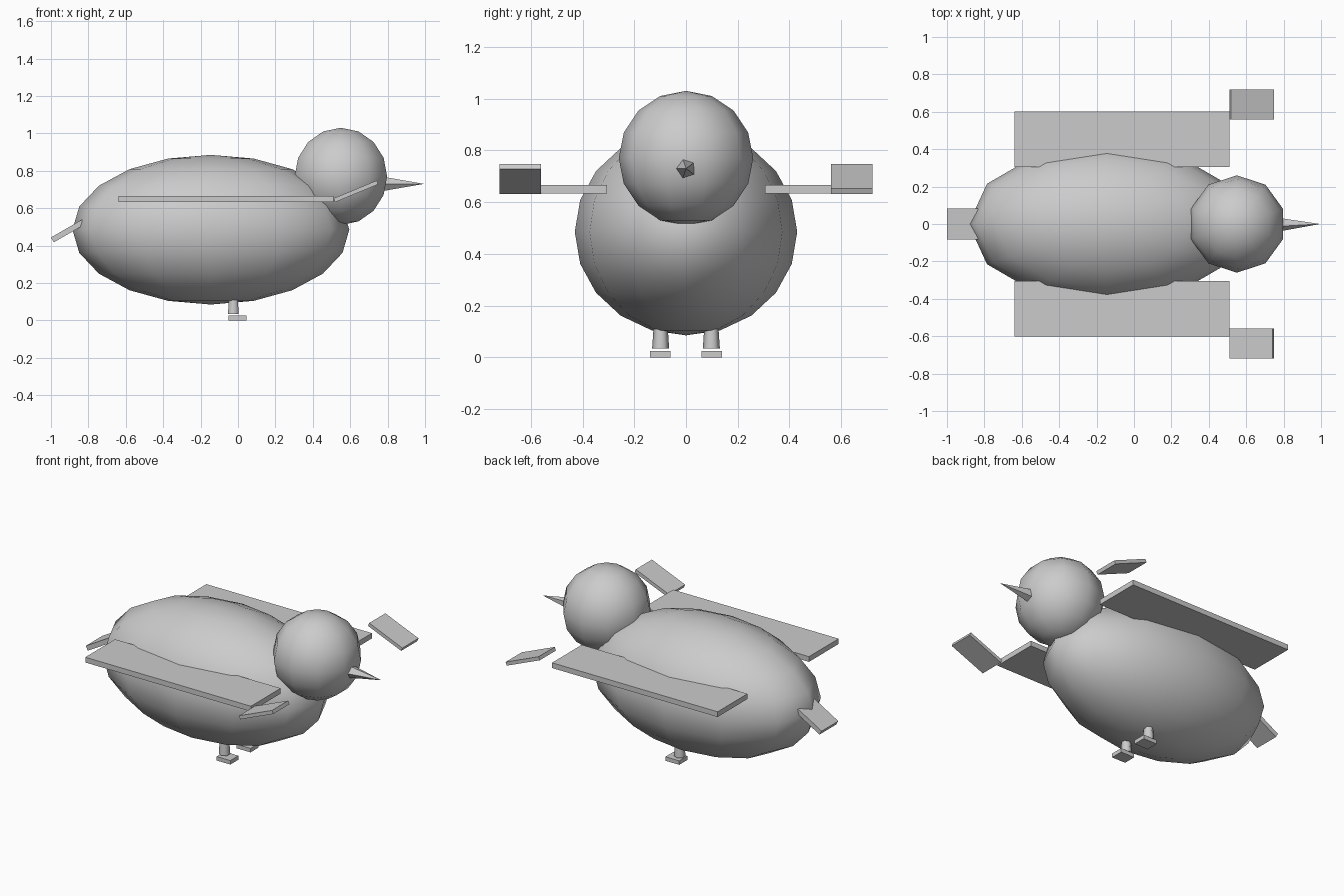
import bpy
from math import radians, pi

if "Cube" in bpy.data.objects:
    bpy.data.objects.remove(bpy.data.objects["Cube"])


def box(name, loc, size, pitch=0.0):
    bpy.ops.mesh.primitive_cube_add(size=1, location=loc, rotation=(0, pitch, 0))
    ob = bpy.context.object
    ob.name = name
    ob.scale = size
    return ob


def ball(name, loc, radii, segments, rings):
    bpy.ops.mesh.primitive_uv_sphere_add(segments=segments, ring_count=rings, radius=1, location=loc)
    ob = bpy.context.object
    ob.name = name
    ob.scale = radii
    bpy.ops.object.shade_smooth()
    return ob


# Body and head
ball("body", (-0.145, 0, 0.485), (0.74, 0.43, 0.40), 12, 10)
ball("head", (0.55, 0, 0.77), (0.26, 0.26, 0.26), 10, 8)

# Five-sided beak pointing along +x, one corner towards -y
bpy.ops.mesh.primitive_cone_add(vertices=5, radius1=0.04, radius2=0, depth=0.22,
                                location=(0.885, 0, 0.73), rotation=(pi, -pi / 2, 0))
bpy.context.object.name = "beak"

# Tail plate, sloping down to the back
box("tail", (-0.91, 0, 0.478), (0.19, 0.165, 0.03), radians(-30))

for side, label in ((-1, "right"), (1, "left")):
    # Wing plate and its loose tip, which tilts opposite ways on the two sides
    box("wing_" + label, (-0.065, side * 0.453, 0.65), (1.15, 0.295, 0.033))
    box("wing_tip_" + label, (0.63, side * 0.64, 0.69), (0.249, 0.16, 0.022), side * radians(22.5))

    # Tapered six-sided leg and flat foot
    bpy.ops.mesh.primitive_cone_add(vertices=6, radius1=0.033, radius2=0.024, depth=0.13,
                                    location=(-0.025, side * 0.098, 0.099))
    bpy.context.object.name = "leg_" + label
    bpy.ops.object.shade_smooth_by_angle(angle=radians(65))
    box("foot_" + label, (-0.003, side * 0.1, 0.0125), (0.096, 0.08, 0.025))
